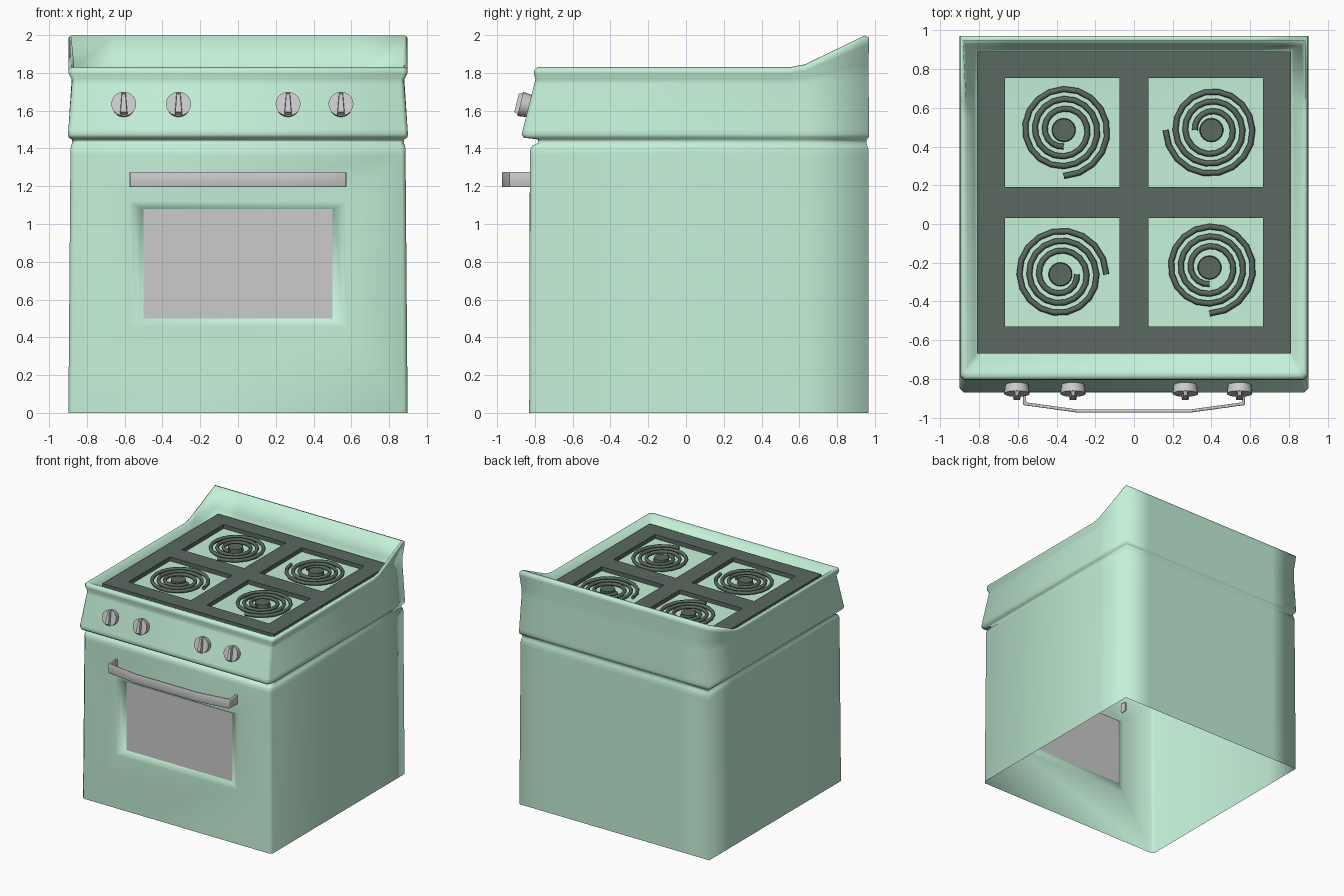
import bpy, bmesh, math
from mathutils import Matrix

if "Cube" in bpy.data.objects:
    bpy.data.objects.remove(bpy.data.objects["Cube"])


def material(name, rgb):
    m = bpy.data.materials.new(name)
    m.diffuse_color = (*rgb, 1)
    m.use_nodes = True
    m.node_tree.nodes["Principled BSDF"].inputs["Base Color"].default_value = m.diffuse_color
    return m


GREEN = material("mint_enamel", (0.55, 0.87, 0.68))
DARK = material("dark_iron", (0.10, 0.14, 0.115))


def add(name, bm, mat=None, angle=None, normals=True):
    if normals:
        bmesh.ops.recalc_face_normals(bm, faces=bm.faces)
    me = bpy.data.meshes.new(name)
    bm.to_mesh(me)
    bm.free()
    ob = bpy.data.objects.new(name, me)
    bpy.context.collection.objects.link(ob)
    if mat:
        me.materials.append(mat)
    if angle:
        bpy.ops.object.select_all(action='DESELECT')
        ob.select_set(True)
        bpy.context.view_layer.objects.active = ob
        bpy.ops.object.shade_smooth_by_angle(angle=math.radians(angle))
    return ob


def rise(y):
    """Height of the back splash above the rim at depth y."""
    if y < 0.55:
        return 0
    if y < 0.64:
        return 0.015 * (y - 0.55) / 0.08
    return min(0.17, 0.015 + 0.155 * (y - 0.63) / 0.32)


# Stove shell: stacked rings (half width, front y, back y, z, share of rise)
LEVELS = [
    (0.898, -0.830, 0.967, 0.000, 0),
    (0.887, -0.826, 0.966, 1.365, 0),
    (0.887, -0.825, 0.966, 1.395, 0),
    (0.884, -0.812, 0.960, 1.415, 0),
    (0.877, -0.780, 0.955, 1.430, 0),
    (0.880, -0.785, 0.957, 1.448, 0),
    (0.896, -0.860, 0.967, 1.457, 0),
    (0.900, -0.870, 0.970, 1.475, 0),
    (0.898, -0.864, 0.970, 1.500, 0),
    (0.880, -0.804, 0.966, 1.740, 0.2),
    (0.880, -0.797, 0.965, 1.765, 0.5),
    (0.896, -0.806, 0.970, 1.795, 0.95),
    (0.897, -0.802, 0.970, 1.818, 1),
    (0.883, -0.785, 0.945, 1.830, 1),
    (0.866, -0.762, 0.920, 1.823, 0),
    (0.825, -0.705, 0.905, 1.785, 0),
    (0.815, -0.685, 0.895, 1.760, 0),
    (0.790, -0.660, 0.870, 1.757, 0),
]
bm = bmesh.new()
rings = []
for X, yf, yb, z, share in LEVELS:
    half = [(X - .02, yf), (X, yf + .02), (X, .55), (X, .63), (X, yb), (.65, yb)]
    pts = half + [(-x, y) for x, y in reversed(half)]
    rings.append([bm.verts.new((x, y, z + share * rise(y))) for x, y in pts])
N = 12
for i, (a, b) in enumerate(zip(rings, rings[1:])):
    for k in range(N):
        if i == 0 and k == N - 1:
            continue                       # door front gets the window opening
        j = (k + 1) % N
        bm.faces.new((a[k], a[j], b[j], b[k]))
bm.faces.new(rings[-1])
# Window recess in the door
loop = [rings[0][11], rings[0][0], rings[1][0], rings[1][11]]
for w, z0, z1, y in [(.575, .46, 1.12, -.8275), (.555, .472, 1.108, -.825),
                     (.515, .494, 1.086, -.798), (.50, .50, 1.08, -.79)]:
    new = [bm.verts.new((x, y, z)) for x, z in ((-w, z0), (w, z0), (w, z1), (-w, z1))]
    for k in range(4):
        j = (k + 1) % 4
        bm.faces.new((loop[k], loop[j], new[j], new[k]))
    loop = new
for f in bm.faces:
    f.smooth = True
add("stove_body", bm, GREEN, normals=False)

# Window pane
bm = bmesh.new()
bm.faces.new([bm.verts.new((x, -.79, z)) for x, z in
              ((-.5, .5), (.5, .5), (.5, 1.08), (-.5, 1.08))])
add("oven_window", bm, normals=False)

# Cooktop plate with four square openings
bm = bmesh.new()
xs = [-.81, -.665, -.075, .075, .665, .81]
ys = [-.67, -.53, .03, .19, .755, .89]
grid = [[bm.verts.new((x, y, 1.795)) for y in ys] for x in xs]
for i in range(5):
    for j in range(5):
        if not (i in (1, 3) and j in (1, 3)):
            bm.faces.new((grid[i][j], grid[i + 1][j], grid[i + 1][j + 1], grid[i][j + 1]))
plate = add("cooktop_plate", bm, DARK, normals=False)
mod = plate.modifiers.new("thickness", 'SOLIDIFY')
mod.thickness = 0.035
mod.offset = -1

# Burners: clockwise spiral coil and centre disc (x, y, end angle)
BURNERS = [("back_left", -.363, .485, -90), ("back_right", .40, .485, 180),
           ("front_left", -.38, -.26, 0), ("front_right", .39, -.225, -90)]
TURNS, STEPS = 3, 18
for name, cx, cy, end in BURNERS:
    cu = bpy.data.curves.new("coil_" + name, 'CURVE')
    cu.dimensions = '3D'
    cu.bevel_depth = 0.015
    cu.bevel_resolution = 1
    cu.use_fill_caps = True
    sp = cu.splines.new('POLY')
    n = TURNS * STEPS
    sp.points.add(n)
    for k, p in enumerate(sp.points):
        a = math.radians(end) - 2 * math.pi * k / STEPS
        r = 0.085 + 0.152 * k / n
        p.co = (cx + r * math.cos(a), cy + r * math.sin(a), 1.778, 1)
    cu.materials.append(DARK)
    bpy.context.collection.objects.link(bpy.data.objects.new("coil_" + name, cu))
    bm = bmesh.new()
    bmesh.ops.create_cone(bm, cap_ends=True, segments=18, radius1=.062, radius2=.058,
                          depth=.034, matrix=Matrix.Translation((cx, cy, 1.774)))
    add("coil_centre_" + name, bm, DARK, 30)

# Knobs: round base plus tapered grip, tilted with the control panel
tilt = math.atan(0.07 / 0.285)
for i, x in enumerate((-.605, -.315, .265, .545)):
    bm = bmesh.new()
    bmesh.ops.create_cone(bm, cap_ends=True, segments=20, radius1=.060, radius2=.066,
                          depth=.05, matrix=Matrix.Translation((0, 0, .02)))
    grip = bmesh.ops.create_cube(bm, size=1)['verts']
    for v in grip:
        top, outer = v.co.y > 0, v.co.z > 0
        v.co.x *= (.022 if top else .042) * (.8 if outer else 1)
        v.co.y *= .10 if outer else .122
        v.co.z = .066 if outer else .04
    # local +z becomes the panel's outward direction
    bm.transform(Matrix.Translation((x, -.833, 1.625)) @
                 Matrix.Rotation(math.pi / 2 - tilt, 4, 'X'))
    add("knob_%d" % (i + 1), bm, None, 30)

# Door handle: bent strap
half = [(.29, -.966), (.565, -.928), (.568, -.78)]
path = [(-x, y) for x, y in reversed(half)] + half
bm = bmesh.new()
cols = [[bm.verts.new((x, y, z)) for z in (1.195, 1.275)] for x, y in path]
for a, b in zip(cols, cols[1:]):
    bm.faces.new((a[0], b[0], b[1], a[1]))
handle = add("door_handle", bm, None, 35, normals=False)
mod = handle.modifiers.new("thickness", 'SOLIDIFY')
mod.thickness = 0.016
mod.offset = 0
mod.use_even_offset = True
mod = handle.modifiers.new("soft_edges", 'BEVEL')
mod.width = 0.005
mod.segments = 2
